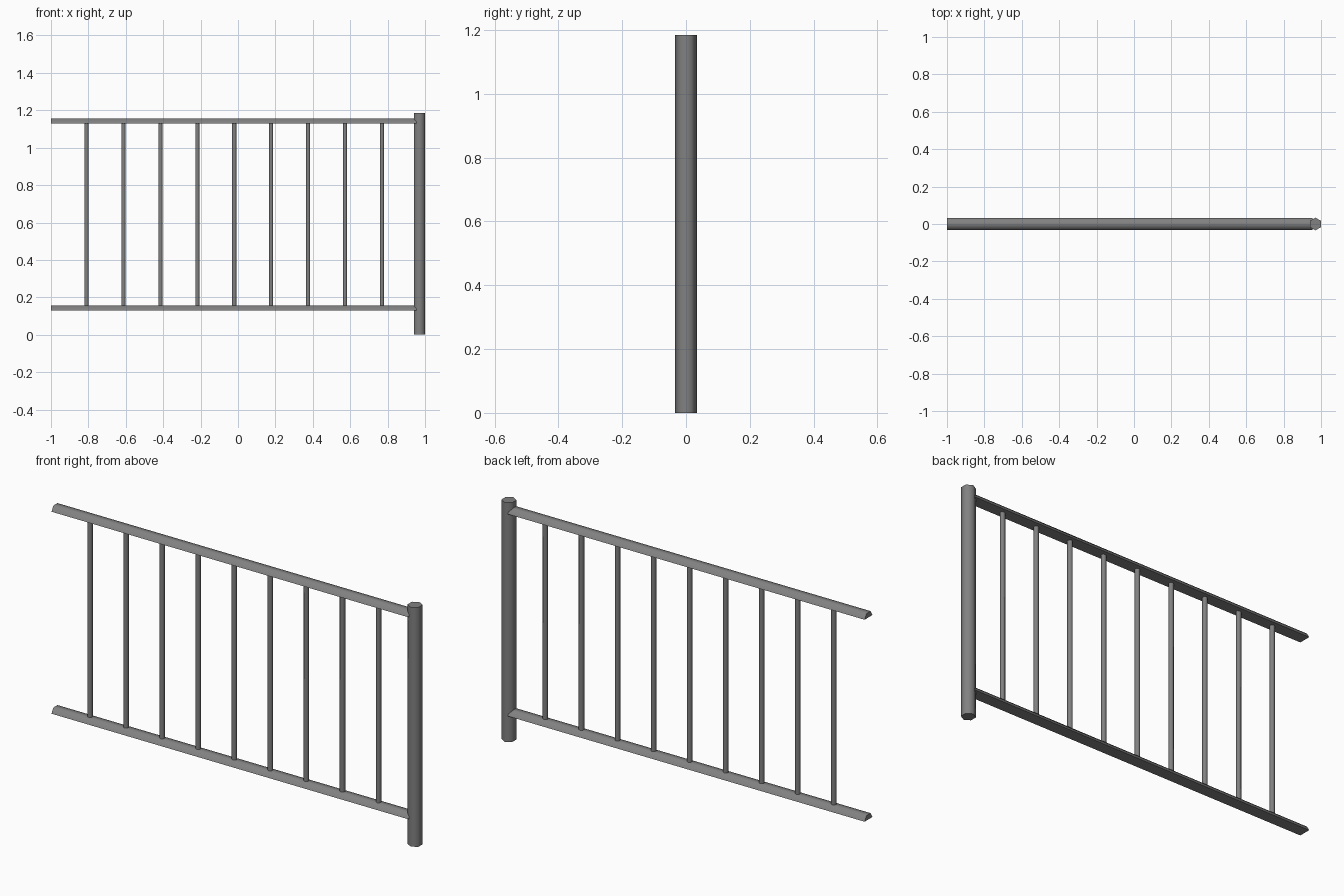
import bpy, bmesh, math
from mathutils import Matrix, Vector

cube = bpy.data.objects.get("Cube")
if cube:
    bpy.data.objects.remove(cube, do_unlink=True)

steel = bpy.data.materials.new("grey_steel")
steel.use_nodes = True
colour = (0.22, 0.22, 0.22, 1)
steel.diffuse_color = colour
steel.node_tree.nodes["Principled BSDF"].inputs["Base Color"].default_value = colour


def prism(name, outline, sweep):
    """Extrude a planar outline along a vector into a closed solid."""
    bm = bmesh.new()
    face = bm.faces.new([bm.verts.new(p) for p in outline])
    ext = bmesh.ops.extrude_face_region(bm, geom=[face], use_keep_orig=True)
    moved = [g for g in ext["geom"] if isinstance(g, bmesh.types.BMVert)]
    bmesh.ops.translate(bm, verts=moved, vec=sweep)
    bmesh.ops.recalc_face_normals(bm, faces=bm.faces)
    mesh = bpy.data.meshes.new(name)
    bm.to_mesh(mesh)
    bm.free()
    mesh.materials.append(steel)
    obj = bpy.data.objects.new(name, mesh)
    bpy.context.collection.objects.link(obj)
    bpy.ops.object.select_all(action="DESELECT")
    obj.select_set(True)
    bpy.context.view_layer.objects.active = obj
    bpy.ops.object.shade_smooth_by_angle(angle=math.radians(65))
    return obj


def hex_bar(name, x, radius, low, high):
    """Upright six-sided bar with corners facing front and back."""
    ring = [(x + radius * math.sin(i * math.pi / 3),
             radius * math.cos(i * math.pi / 3), low) for i in range(6)]
    return prism(name, ring, (0, 0, high - low))


# End post
hex_bar("end_post", 0.97, 0.034, 0, 1.185)

# Rails: flat underside, bevelled top
half, height = 0.031, 0.025
for name, z in (("bottom_rail", 0.13), ("top_rail", 1.13)):
    profile = [(-1, -half, z), (-1, half, z),
               (-1, half / 2, z + height), (-1, -half / 2, z + height)]
    prism(name, profile, (1.955, 0, 0))

# Balusters between the rails
for i in range(9):
    hex_bar(f"baluster_{i + 1}", -0.81 + i * 0.1975, 0.0125, 0.14, 1.14)
